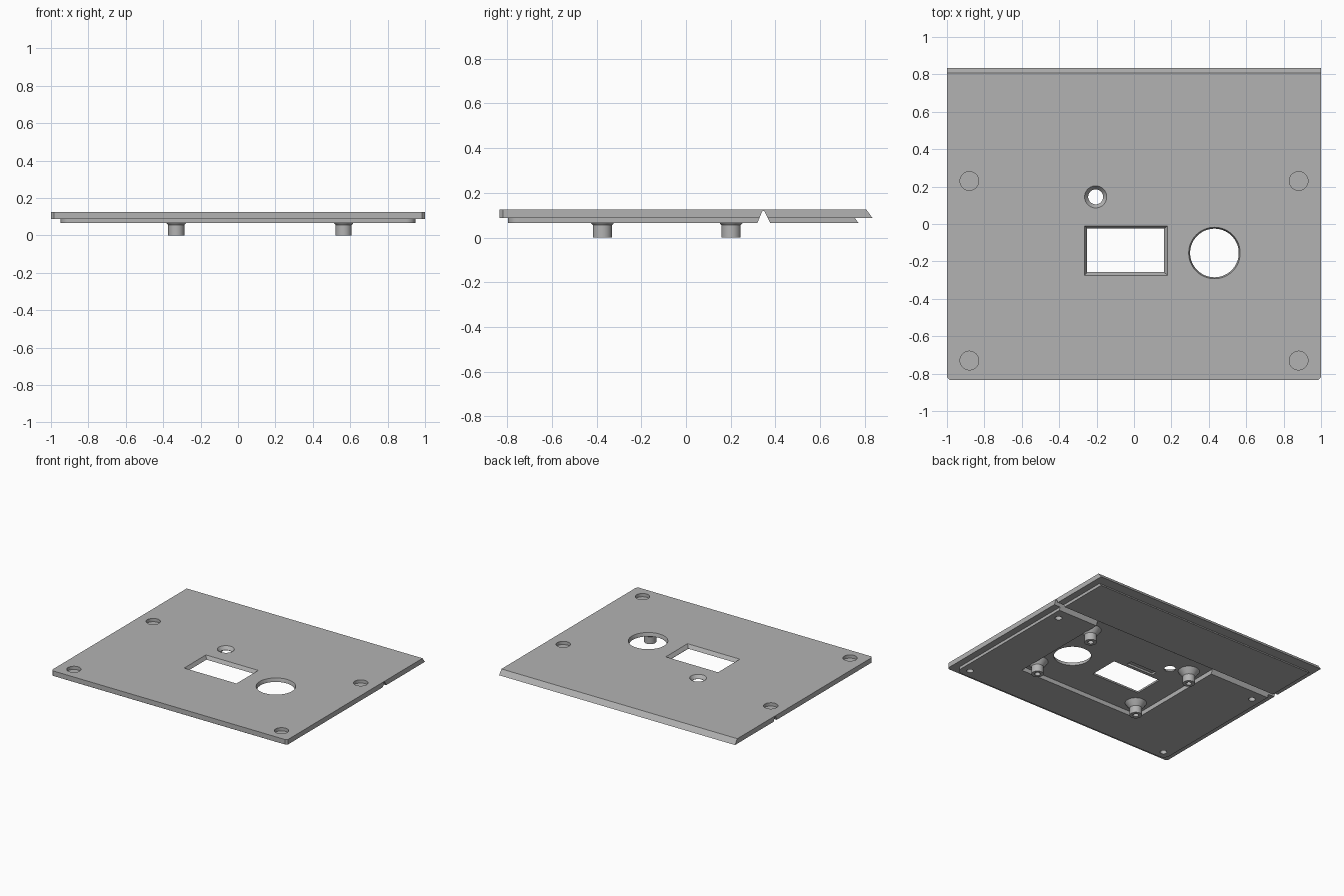
import bpy, bmesh, math

old = bpy.data.objects.get("Cube")
if old:
    bpy.data.objects.remove(old, do_unlink=True)

grey = bpy.data.materials.new("plain_grey")
grey.use_nodes = True
GREY = (0.45, 0.45, 0.45, 1)
grey.diffuse_color = GREY
grey.node_tree.nodes["Principled BSDF"].inputs["Base Color"].default_value = GREY


def loft(name, rings):
    """Closed solid through matching rings of points."""
    bm = bmesh.new()
    loops = [[bm.verts.new(p) for p in ring] for ring in rings]
    n = len(loops[0])
    for a, b in zip(loops, loops[1:]):
        for i in range(n):
            j = (i + 1) % n
            bm.faces.new((a[i], a[j], b[j], b[i]))
    bm.faces.new(loops[0])
    bm.faces.new(loops[-1])
    bmesh.ops.recalc_face_normals(bm, faces=bm.faces)
    mesh = bpy.data.meshes.new(name)
    bm.to_mesh(mesh)
    bm.free()
    mesh.materials.append(grey)
    ob = bpy.data.objects.new(name, mesh)
    bpy.context.collection.objects.link(ob)
    return ob


def rect(x0, x1, y0, y1, z):
    return [(x0, y0, z), (x1, y0, z), (x1, y1, z), (x0, y1, z)]


def turned(name, x, y, profile, n=40):
    """Round solid from (radius, z) pairs."""
    steps = [2 * math.pi * i / n for i in range(n)]
    return loft(name, [[(x + r * math.cos(a), y + r * math.sin(a), z) for a in steps]
                       for r, z in profile])


def combine(target, other, operation):
    mod = target.modifiers.new(operation, "BOOLEAN")
    mod.operation = operation
    mod.solver = "EXACT"
    mod.object = other
    bpy.context.view_layer.objects.active = target
    bpy.ops.object.modifier_apply(modifier=mod.name)
    bpy.data.objects.remove(other, do_unlink=True)


def cut(other):
    combine(panel, other, "DIFFERENCE")


TOP, STEP, BOTTOM, CEILING = 0.125, 0.087, 0.065, 0.098


def outline(half, front, back, r, z, n):
    """Panel outline with eased front corners."""
    pts = [(half, back, z), (-half, back, z)]
    for side in (-1, 1):
        for i in range(n + 1):
            a = math.pi / 2 * (i if side < 0 else n - i) / n
            pts.append((side * (half - r + r * math.cos(a)),
                        front + r - r * math.sin(a), z))
    return pts


# Main plate with slanted back edge, and the locating step beneath it
panel = loft("cover_panel", [outline(1, -0.835, 0.835, 0.015, STEP, 1),
                             outline(1, -0.835, 0.807, 0.015, TOP, 1)])
step = loft("locating_step", [outline(0.948, -0.797, 0.772, 0.05, BOTTOM, 8),
                              outline(0.948, -0.797, 0.745, 0.05, 0.102, 8)])
combine(panel, step, "UNION")

# Recess under the panel, running up to the hinge groove
cut(loft("recess", [rect(-0.435, 0.61, -0.49, 0.335, z) for z in (0, CEILING)]))

# Full-width V groove forming the hinge
groove = [(0.315, 0.055), (0.342, 0.119), (0.35, 0.119), (0.382, 0.055)]
cut(loft("hinge_groove", [[(x, y, z) for y, z in groove] for x in (-1.1, 1.1)]))

# Window with sloping frame, and a clearance slot beside it
cut(loft("window", [rect(-0.25, 0.16, -0.257, -0.025, 0),
                    rect(-0.25, 0.16, -0.257, -0.025, 0.1),
                    rect(-0.265, 0.18, -0.275, -0.01, TOP + 0.001)]))
cut(loft("slot", [rect(-0.165, 0.065, 0.0, 0.045, z) for z in (0.05, 0.113)]))

# Large round opening and small countersunk hole
cut(turned("round_opening", 0.43, -0.155,
           [(0.13, 0), (0.13, 0.1), (0.138, TOP + 0.001)], 64))
cut(turned("small_hole", -0.205, 0.145,
           [(0.04, 0), (0.04, 0.1), (0.06, TOP + 0.001)]))

# Blind corner recesses above, with pilot holes below
for x in (-0.88, 0.88):
    for y in (-0.73, 0.23):
        cut(turned("corner_recess", x, y, [(0.05, 0.1), (0.05, 0.2)]))
        cut(turned("pilot_hole", x, y, [(0.024, 0), (0.024, 0.094)], 24))

# Four flared screw posts with blind bores
posts = []
for x in (-0.33, 0.565):
    for y in (-0.374, 0.202):
        post = turned("screw_post", x, y,
                      [(0.043, 0), (0.043, 0.055), (0.05, 0.063),
                       (0.075, CEILING), (0.075, CEILING + 0.004)])
        combine(post, turned("bore", x, y, [(0.02, -0.1), (0.02, 0.08)], 24), "DIFFERENCE")
        # Trim the flare where it meets the groove
        posts.append(post)

for ob in [panel] + posts:
    bpy.ops.object.select_all(action="DESELECT")
    ob.select_set(True)
    bpy.context.view_layer.objects.active = ob
    bpy.ops.object.shade_smooth_by_angle(angle=math.radians(25))
